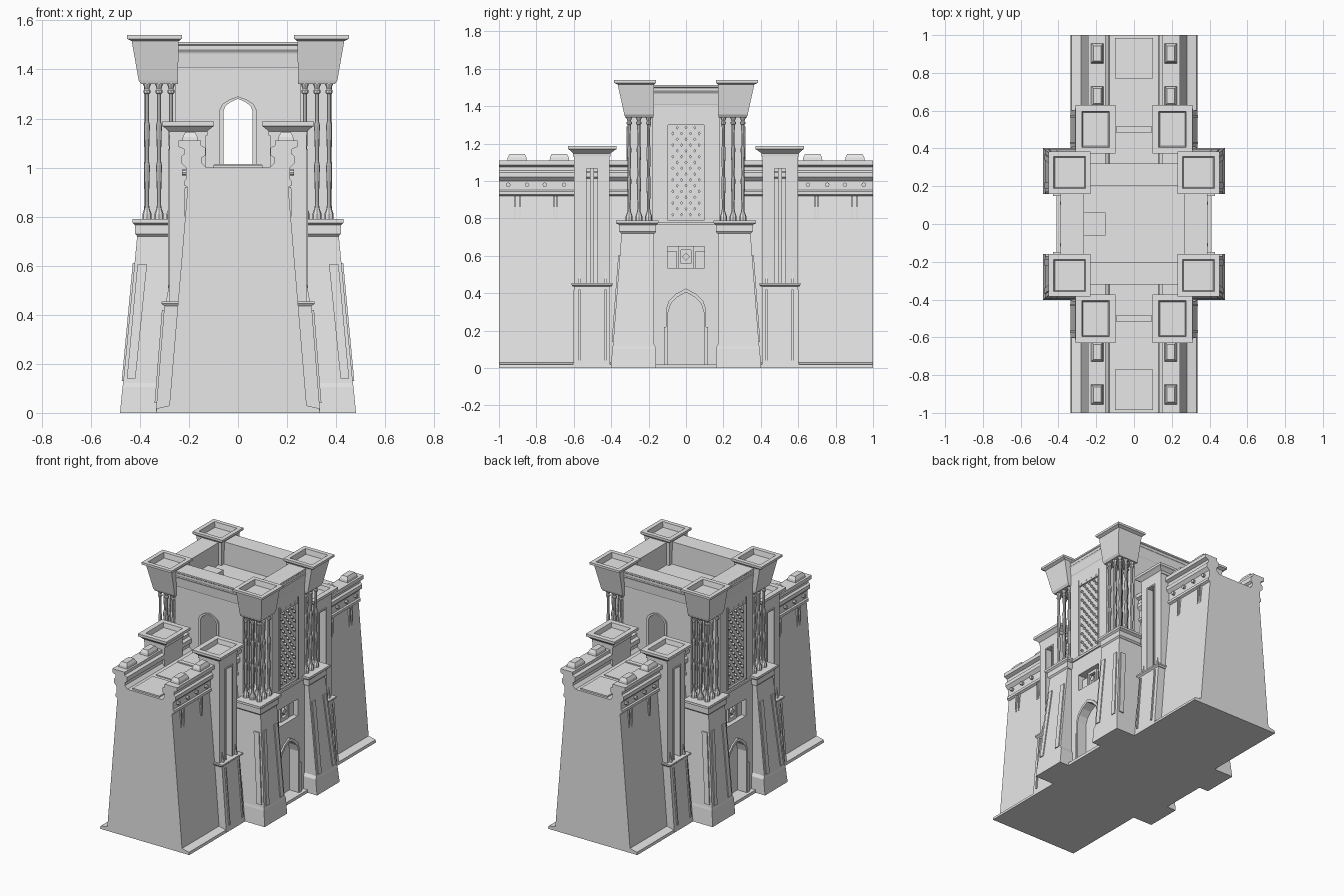
import bpy, bmesh, math
from mathutils import Vector

if "Cube" in bpy.data.objects:
    bpy.data.objects.remove(bpy.data.objects["Cube"], do_unlink=True)

stone = bpy.data.materials.new("pale_stone")
stone.use_nodes = True
stone.diffuse_color = (0.8, 0.8, 0.8, 1)
stone.node_tree.nodes["Principled BSDF"].inputs["Base Color"].default_value = (0.8, 0.8, 0.8, 1)


def finish(name, bm, mirror=""):
    bmesh.ops.recalc_face_normals(bm, faces=bm.faces)
    me = bpy.data.meshes.new(name)
    bm.to_mesh(me)
    bm.free()
    me.materials.append(stone)
    ob = bpy.data.objects.new(name, me)
    bpy.context.collection.objects.link(ob)
    if mirror:
        m = ob.modifiers.new("mirror", "MIRROR")
        m.use_axis = ("x" in mirror, "y" in mirror, False)
        m.use_mirror_merge = False
    return ob


def add_tiers(bm, tiers):
    """Stack of rectangles (x0, x1, y0, y1, z) joined into one solid; returns the top face."""
    rings = [[bm.verts.new(p) for p in ((a, c, z), (b, c, z), (b, d, z), (a, d, z))]
             for a, b, c, d, z in tiers]
    bm.faces.new(rings[0])
    for lo, hi in zip(rings, rings[1:]):
        for i in range(4):
            bm.faces.new((lo[i], lo[i - 1], hi[i - 1], hi[i]))
    return bm.faces.new(rings[-1])


def tiers(name, levels, mirror=""):
    bm = bmesh.new()
    add_tiers(bm, levels)
    return finish(name, bm, mirror)


def hollow_top(levels, rim, depth):
    """Continue a stack inward and down so that its top becomes a tray."""
    a, b, c, d, z = levels[-1]
    inner, floor = rim, rim + 0.006
    return levels + [(a + inner, b - inner, c + inner, d - inner, z),
                     (a + floor, b - floor, c + floor, d - floor, z - depth)]


def boxes(name, items, mirror=""):
    """Boxes given as (x0, x1, y0, y1, z0, z1)."""
    bm = bmesh.new()
    for a, b, c, d, lo, hi in items:
        add_tiers(bm, [(a, b, c, d, lo), (a, b, c, d, hi)])
    return finish(name, bm, mirror)


def place(axis, u, z, depth):
    return (depth, u, z) if axis == "x" else (u, depth, z)


def add_prism(bm, pts, axis, a, b):
    face = bm.faces.new([bm.verts.new(place(axis, u, z, a)) for u, z in pts])
    ext = bmesh.ops.extrude_face_region(bm, geom=[face], use_keep_orig=True)["geom"]
    move = Vector(place(axis, 0, 0, b - a))
    bmesh.ops.translate(bm, vec=move, verts=[g for g in ext if isinstance(g, bmesh.types.BMVert)])


def prism(name, pts, axis, a, b, mirror=""):
    bm = bmesh.new()
    add_prism(bm, pts, axis, a, b)
    return finish(name, bm, mirror)


def arch(w, z0, spring, apex):
    """Pointed arch outline, open at the foot."""
    rise = apex - spring
    half = [(w, z0), (w, spring), (w * 0.85, spring + rise * 0.42), (w * 0.5, spring + rise * 0.75)]
    return half + [(0, apex)] + [(-u, z) for u, z in reversed(half)]


def cut(target, cutter):
    cutter.hide_render = True
    cutter.hide_set(True)
    m = target.modifiers.new("cut", "BOOLEAN")
    m.operation, m.solver, m.object = "DIFFERENCE", "EXACT", cutter


# Central keep: cross plan with through corridor, side doors, windows and panel niches
X, Y = 0.379, 0.309
inner_x, inner_y = 0.255, 0.178
plan = [(X, inner_y), (inner_x, inner_y), (inner_x, Y)]
loop = plan + [(-x, y) for x, y in plan[::-1]]
loop += [(-x, -y) for x, y in loop]
bm = bmesh.new()
base = bm.faces.new([bm.verts.new((x, y, 0)) for x, y in loop])
ext = bmesh.ops.extrude_face_region(bm, geom=[base], use_keep_orig=True)["geom"]
bmesh.ops.translate(bm, vec=(0, 0, 1.36), verts=[g for g in ext if isinstance(g, bmesh.types.BMVert)])
keep = finish("keep_body", bm)

corridor, door = arch(0.06, 1.0, 1.23, 1.28), arch(0.095, 0.02, 0.3, 0.405)
bm = bmesh.new()
add_prism(bm, corridor, "y", -0.5, 0.5)
for s in (1, -1):
    add_prism(bm, door, "x", s * 0.32, s * 0.5)
    for y, lo, hi, depth in ((0.1, 0.535, 0.65, 0.08), (0.1, 0.79, 1.34, 0.012)):
        xs = sorted((s * (X - depth), s * 0.5))
        add_tiers(bm, [(*xs, -y, y, lo), (*xs, -y, y, hi)])
cut(keep, finish("keep_cutter", bm))

prism("corridor_frame", arch(0.075, 1.0, 1.235, 1.29) + corridor[::-1], "y", Y - 0.01, Y + 0.008, "y")
prism("door_frame", arch(0.108, 0.02, 0.31, 0.425) + door[::-1], "x", X - 0.01, X + 0.01, "x")
boxes("door_jambs", [(X - 0.01, X + 0.014, 0.1, 0.118, 0, 0.22)], "xy")
boxes("door_step", [(0.3, 0.411, -0.17, 0.17, 0, 0.02)], "x")
boxes("keep_ledge", [(X - 0.01, X + 0.01, -inner_y, inner_y, 0.765, 0.78)], "x")

# Window niche with a square pierced screen set back inside
wx = X - 0.05
screen = [(wx, wx + 0.02, -0.042, 0.042, lo, hi) for lo, hi in ((0.53, 0.558), (0.632, 0.655))]
screen += [(wx, wx + 0.02, a, a + 0.014, 0.55, 0.64) for a in (-0.042, 0.028)]
screen += [(wx, wx + 0.016, a, a + 0.05, 0.53, 0.625) for a in (-0.102, 0.052)]
boxes("window_screen", screen, "x")
prism("window_rosette", [(-0.02, 0.595), (0, 0.617), (0.02, 0.595), (0, 0.573)], "x", X - 0.09, wx + 0.02, "x")

# Studded lattice panels
bm = bmesh.new()
for row in range(17):
    for col in range(4 - row % 2):
        y, z = (col - 1.5 + 0.5 * (row % 2)) * 0.047, 0.82 + row * 0.031
        add_prism(bm, [(y - 0.008, z), (y, z + 0.01), (y + 0.008, z), (y, z - 0.01)], "x", X - 0.02, X + 0.002)
finish("lattice_studs", bm, "x")
boxes("lattice_frame", [(X - 0.01, X + 0.005, 0.095, 0.105, 0.785, 1.345)], "xy")

# Roof parapet with a flaring cornice
cornice = [(1.3, 0), (1.405, 0), (1.41, 0.003), (1.465, 0.007), (1.475, 0.011), (1.48, 0.007),
           (1.498, 0.007), (1.502, 0.011), (1.512, 0.011)]
tiers("parapet_front", [(-inner_x, inner_x, 0.2, Y + out, z) for z, out in cornice], "y")
tiers("parapet_side", [(0.265, X + out, -inner_y, inner_y, z) for z, out in cornice], "x")
boxes("roof_hatch", [(-0.265, -0.15, -0.06, 0.06, 1.35, 1.4)])

# Tapered corner pedestals with their raised bars
tiers("pedestal", [(0.2, 0.48, 0.17, 0.4, 0), (0.2, 0.411, 0.17, 0.345, 0.72)], "xy")
tiers("pedestal_foot", [(0.2, 0.481, 0.16, 0.402, 0), (0.2, 0.471, 0.16, 0.394, 0.105),
                        (0.2, 0.467, 0.17, 0.39, 0.125)], "xy")
tiers("pedestal_bar_end", [(0.418, 0.453, 0.36, 0.397, 0.14), (0.371, 0.41, 0.33, 0.362, 0.605)], "xy")
tiers("pedestal_bar_outer", [(0.43, 0.474, 0.34, 0.37, 0.13), (0.39, 0.429, 0.305, 0.335, 0.61)], "xy")
tiers("pedestal_bar_inner", [(0.43, 0.474, 0.185, 0.22, 0.13), (0.39, 0.429, 0.185, 0.22, 0.61)], "xy")
tiers("pedestal_cap", [(0.24, 0.411, 0.165, 0.347, 0.72), (0.24, 0.419, 0.16, 0.357, 0.73),
                       (0.24, 0.419, 0.16, 0.357, 0.765), (0.24, 0.43, 0.148, 0.375, 0.775),
                       (0.24, 0.43, 0.148, 0.375, 0.79)], "xy")

# Clustered slender columns
profile = [(.019, .79), (.019, .81), (.01, .835), (.0075, .86), (.0115, .99), (.0115, 1.01), (.0075, 1.03),
           (.0115, 1.16), (.0115, 1.175), (.0075, 1.19), (.009, 1.3), (.014, 1.305), (.014, 1.315),
           (.009, 1.32), (.018, 1.345)]
bm = bmesh.new()
for cx in (0.273, 0.322, 0.371):
    for cy in (0.2, 0.252, 0.304):
        rings = [[bm.verts.new((cx + r * math.cos(k * math.pi / 4), cy + r * math.sin(k * math.pi / 4), z))
                  for k in range(8)] for r, z in profile]
        for lo, hi in zip(rings, rings[1:]):
            for k in range(8):
                bm.faces.new((lo[k - 1], lo[k], hi[k], hi[k - 1]))
        bm.faces.new(rings[0])
        bm.faces.new(rings[-1])
finish("column_cluster", bm, "xy")

# Flared capitals with hollow tops
tiers("capital", hollow_top([(0.245, 0.395, 0.175, 0.325, 1.34), (0.245, 0.405, 0.172, 0.33, 1.355),
                             (0.242, 0.433, 0.17, 0.365, 1.515), (0.229, 0.453, 0.16, 0.385, 1.525),
                             (0.229, 0.453, 0.16, 0.385, 1.54)], 0.028, 0.035), "xy")

# Curtain walls: battered faces, moulded parapet and sunken walkway
half = [(.335, 0), (.332, .018), (.28, .03), (.205, .92), (.22, .928), (.22, .945), (.212, .952),
        (.212, 1.0), (.232, 1.02), (.232, 1.045), (.22, 1.055), (.22, 1.075), (.243, 1.085),
        (.243, 1.11), (.15, 1.11), (.15, 1.09), (.133, 1.08), (.133, 1.05), (.148, 1.04),
        (.148, 1.02), (.13, 1.0)]
prism("curtain_wall", half + [(-x, z) for x, z in half[::-1]], "y", 0.3, 1.0, "y")
boxes("walkway_slabs", [(-0.1, 0.1, 0.77, 0.985, 0.99, 1.01), (-0.1, 0.1, 0.33, 0.735, 0.99, 1.006),
                        (-0.095, 0.095, 0.485, 0.515, 0.99, 1.014)], "y")
bm = bmesh.new()
for c in (0.677, 0.903):
    add_tiers(bm, [(0.162, 0.228, c - 0.053, c + 0.053, 1.105), (0.165, 0.225, c - 0.05, c + 0.05, 1.125),
                   (0.175, 0.215, c - 0.04, c + 0.04, 1.145)])
finish("merlons", bm, "xy")
bm = bmesh.new()
for c in (0.652, 0.755, 0.85, 0.95):
    ring = [(c + 0.012 * math.cos(k * math.pi / 4), 0.98 + 0.012 * math.sin(k * math.pi / 4)) for k in range(8)]
    add_prism(bm, ring, "x", 0.2, 0.228)
finish("wall_bosses", bm, "xy")
bm = bmesh.new()
for c in (0.69, 0.705, 0.888, 0.914):
    add_tiers(bm, [(0.2, 0.219, c - 0.004, c + 0.004, 0.8), (0.2, 0.217, c - 0.006, c + 0.006, 0.92)])
finish("wall_drip_strips", bm, "xy")

# Flanking turrets on the curtain walls
tiers("turret_base", [(0.1, 0.335, 0.405, 0.603, 0), (0.1, 0.3, 0.41, 0.6, 0.44)], "xy")
tiers("turret_base_cap", [(0.1, 0.3, 0.4, 0.605, 0.435), (0.1, 0.312, 0.392, 0.612, 0.445),
                          (0.1, 0.312, 0.392, 0.612, 0.455)], "xy")
for c in (0.43, 0.57):
    tiers("turret_base_rib", [(0.25, 0.34, c - 0.005, c + 0.005, 0.04),
                              (0.25, 0.31, c - 0.005, c + 0.005, 0.42)], "xy")
    tiers("turret_finial", [(0.275, 0.295, c - 0.009, c + 0.009, 0.45), (0.278, 0.288, c - 0.005, c + 0.005, 0.48),
                            (0.279, 0.283, c - 0.002, c + 0.002, 0.52)], "xy")
boxes("turret_shaft", [(0.13, 0.225, 0.41, 0.6, 0.45, 1.14), (0.22, 0.28, 0.41, 0.47, 0.45, 1.14),
                       (0.22, 0.28, 0.535, 0.6, 0.45, 1.14), (0.22, 0.28, 0.47, 0.535, 1.07, 1.14)], "xy")
boxes("turret_slot_trim", [(0.27, 0.286, 0.463, 0.472, 0.455, 1.075), (0.27, 0.286, 0.533, 0.542, 0.455, 1.075),
                           (0.27, 0.286, 0.463, 0.542, 1.067, 1.076), (0.22, 0.255, 0.492, 0.513, 0.455, 1.07)], "xy")
tiers("turret_cap", hollow_top([(0.125, 0.28, 0.405, 0.605, 1.13), (0.125, 0.282, 0.405, 0.605, 1.148),
                                (0.105, 0.302, 0.38, 0.622, 1.165), (0.097, 0.31, 0.372, 0.63, 1.17),
                                (0.097, 0.31, 0.372, 0.63, 1.187)], 0.034, 0.03), "xy")
